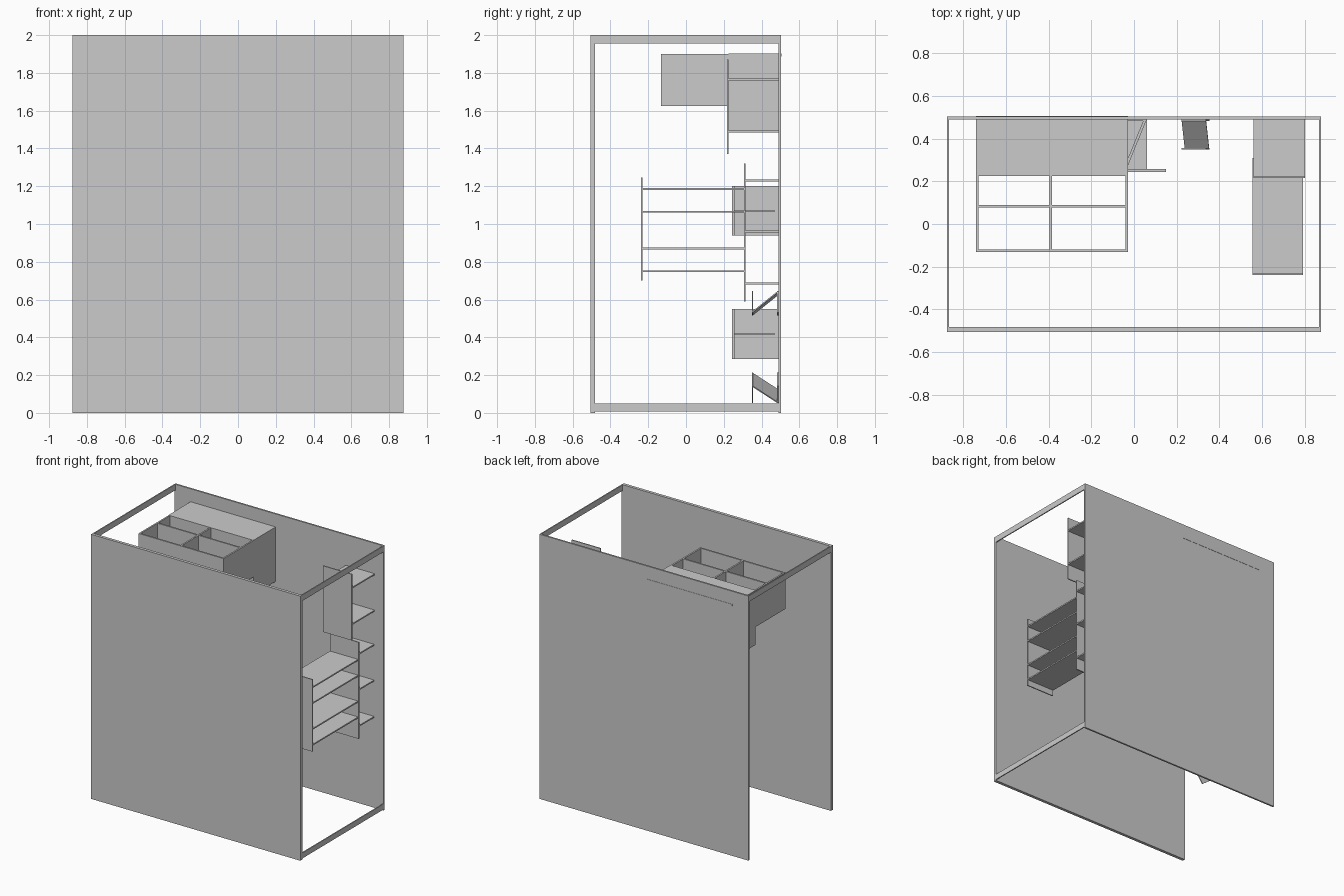
import bpy, bmesh
from math import radians
from mathutils import Matrix, Vector

if "Cube" in bpy.data.objects:
    bpy.data.objects.remove(bpy.data.objects["Cube"])


def box(name, x0, x1, y0, y1, z0, z1):
    bpy.ops.mesh.primitive_cube_add(size=1, location=((x0 + x1) / 2, (y0 + y1) / 2, (z0 + z1) / 2))
    ob = bpy.context.object
    ob.name = name
    ob.scale = (x1 - x0, y1 - y0, z1 - z0)
    bpy.ops.object.transform_apply(location=False, rotation=False, scale=True)
    return ob


def prism(name, profile, axis, a, b, matrix=None):
    """Extrude a closed outline: (y, z) along x, or (x, y) along z."""
    bm = bmesh.new()
    point = (lambda p, t: (t, p[0], p[1])) if axis == 'X' else (lambda p, t: (p[0], p[1], t))
    face = bm.faces.new([bm.verts.new(point(p, a)) for p in profile])
    ext = bmesh.ops.extrude_face_region(bm, geom=[face])
    verts = [v for v in ext['geom'] if isinstance(v, bmesh.types.BMVert)]
    bmesh.ops.translate(bm, verts=verts, vec=Vector(point((0, 0), b - a)))
    bmesh.ops.recalc_face_normals(bm, faces=bm.faces)
    me = bpy.data.meshes.new(name)
    bm.to_mesh(me)
    bm.free()
    ob = bpy.data.objects.new(name, me)
    bpy.context.collection.objects.link(ob)
    if matrix:
        ob.matrix_world = matrix
    return ob


# Outer walls and side rails
box("front_wall", -.875, .875, -.505, -.482, 0, 2)
box("back_wall", -.875, .875, .49, .503, 0, 2)
for side, x in (("left", -.875), ("right", .867)):
    box(side + "_top_rail", x, x + .008, -.482, .49, 1.955, 2)
box("right_bottom_rail", .867, .875, -.482, .49, .008, .05)

# Hanging cabinet: L-shaped sides, top and open compartments
L = [(-.132, 1.625), (.225, 1.625), (.225, 1.49), (.503, 1.49), (.503, 1.9), (-.132, 1.9)]
for side, x in (("left", -.74), ("right", -.04)):
    prism("cabinet_side_" + side, L, 'X', x, x + .012)
box("cabinet_top", -.74, -.028, .225, .505, 1.888, 1.902)
box("cabinet_inner_front", -.728, -.04, .225, .237, 1.49, 1.888)
box("cabinet_front_board", -.728, -.04, -.132, -.12, 1.625, 1.9)
box("cabinet_cross_divider", -.728, -.04, .078, .09, 1.625, 1.9)
box("cabinet_middle_divider", -.396, -.384, -.12, .225, 1.625, 1.9)

# Shelf stack: upright boards joined by shelves
for name, x0, x1, y, z0, z1 in (("upper", .56, .80, .22, 1.37, 1.87),
                                ("middle", .56, .795, .31, .59, 1.32),
                                ("outer", .555, .79, -.235, .70, 1.245)):
    box(name + "_upright", x0, x1, y - .004, y + .004, z0, z1)
for name, x0, x1, y0, y1, levels in (("upper_shelf", .56, .80, .22, .49, (1.765, 1.49)),
                                     ("middle_shelf", .56, .795, .31, .49, (1.23, .96, .685)),
                                     ("outer_shelf", .555, .79, -.235, .31, (1.185, 1.065, .87, .75))):
    for z in levels:
        box(name, x0, x1, y0, y1, z - .005, z + .005)

# Zigzag wall units: front board, slanted board, back board, mid shelf
for name, z0, z1 in (("upper_zigzag", .94, 1.2), ("lower_zigzag", .285, .55)):
    mid = (z0 + z1) / 2
    box(name + "_front", -.05, .15, .243, .257, z0, z1)
    box(name + "_back", -.14, .06, .482, .496, z0, z1)
    prism(name + "_slant", [(-.05, .255), (-.036, .255), (.06, .49), (.046, .49)], 'Z', z0, z1)
    box(name + "_shelf", -.14, .06, .257, .49, mid - .004, mid + .004)

# Small square pockets with a sloped plate, each turned on the wall
H = .0575
for name, x, z, turn, s in (("right_pocket", .2875, .58, -8, 1), ("left_pocket", -.35, .132, 37, -1)):
    m = Matrix.Translation((x, 0, z)) @ Matrix.Rotation(radians(turn), 4, 'Y')
    prism(name + "_front", [(.349, -H), (.355, -H), (.355, H), (.349, H)], 'X', -H, H, m)
    prism(name + "_back", [(.483, -H), (.489, -H), (.489, H), (.483, H)], 'X', -H, H, m)
    prism(name + "_slope", [(.353, -H * s), (.353, -(H - .008) * s), (.485, H * s), (.485, (H - .008) * s)],
          'X', -H, H, m)
